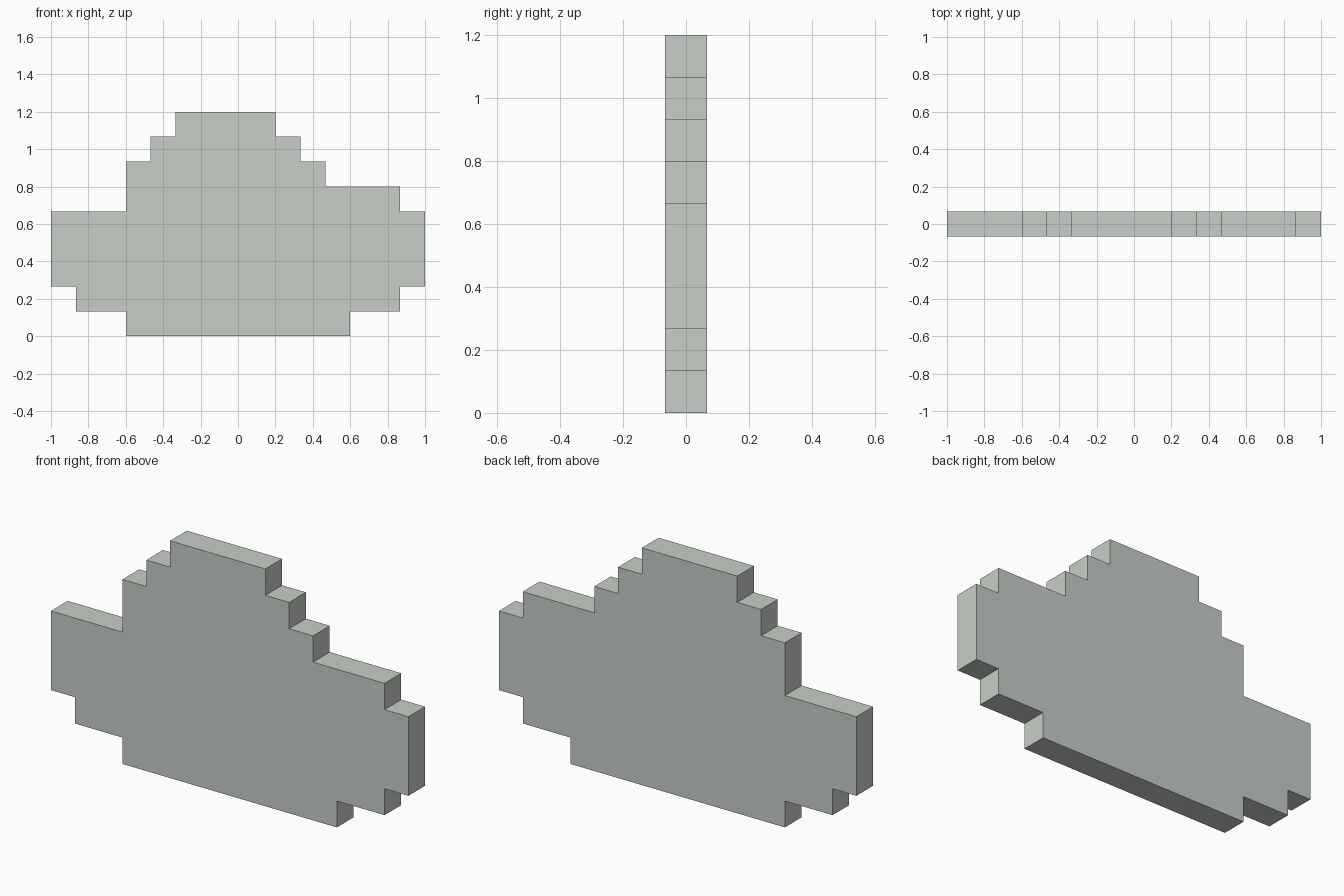
import bpy, bmesh

if "Cube" in bpy.data.objects:
    bpy.data.objects.remove(bpy.data.objects["Cube"])

U = 2 / 15  # one pixel step

# Horizontal bands of the cloud: (left, right, top) in pixel steps, bottom to top
bands = [(-4.5, 4.5, 1), (-6.5, 6.5, 2), (-7.5, 7.5, 5), (-4.5, 6.5, 6),
         (-4.5, 3.5, 7), (-3.5, 2.5, 8), (-2.5, 1.5, 9)]

# Stepped outline: up the right side, then down the left side
right, left, z = [], [], 0
for x0, x1, top in bands:
    right += [(x1, z), (x1, top)]
    left += [(x0, z), (x0, top)]
    z = top
outline = right + left[::-1]
# Drop points lying in the middle of a straight edge
n = len(outline)
outline = [p for i, p in enumerate(outline)
           if not (outline[i - 1][0] == p[0] == outline[(i + 1) % n][0])
           and p != outline[i - 1]]

# Extrude the outline into a slab
bm = bmesh.new()
face = bm.faces.new([bm.verts.new((x * U, -U / 2, z * U)) for x, z in outline])
ext = bmesh.ops.extrude_face_region(bm, geom=[face], use_keep_orig=True)
moved = [v for v in ext["geom"] if isinstance(v, bmesh.types.BMVert)]
bmesh.ops.translate(bm, verts=moved, vec=(0, U, 0))
bmesh.ops.recalc_face_normals(bm, faces=bm.faces)
mesh = bpy.data.meshes.new("cloud")
bm.to_mesh(mesh)
bm.free()

# Pale grey colour
mat = bpy.data.materials.new("pale grey")
mat.diffuse_color = (0.58, 0.62, 0.58, 1)
mat.use_nodes = True
mat.node_tree.nodes["Principled BSDF"].inputs["Base Color"].default_value = mat.diffuse_color
mesh.materials.append(mat)

cloud = bpy.data.objects.new("cloud", mesh)
bpy.context.collection.objects.link(cloud)
